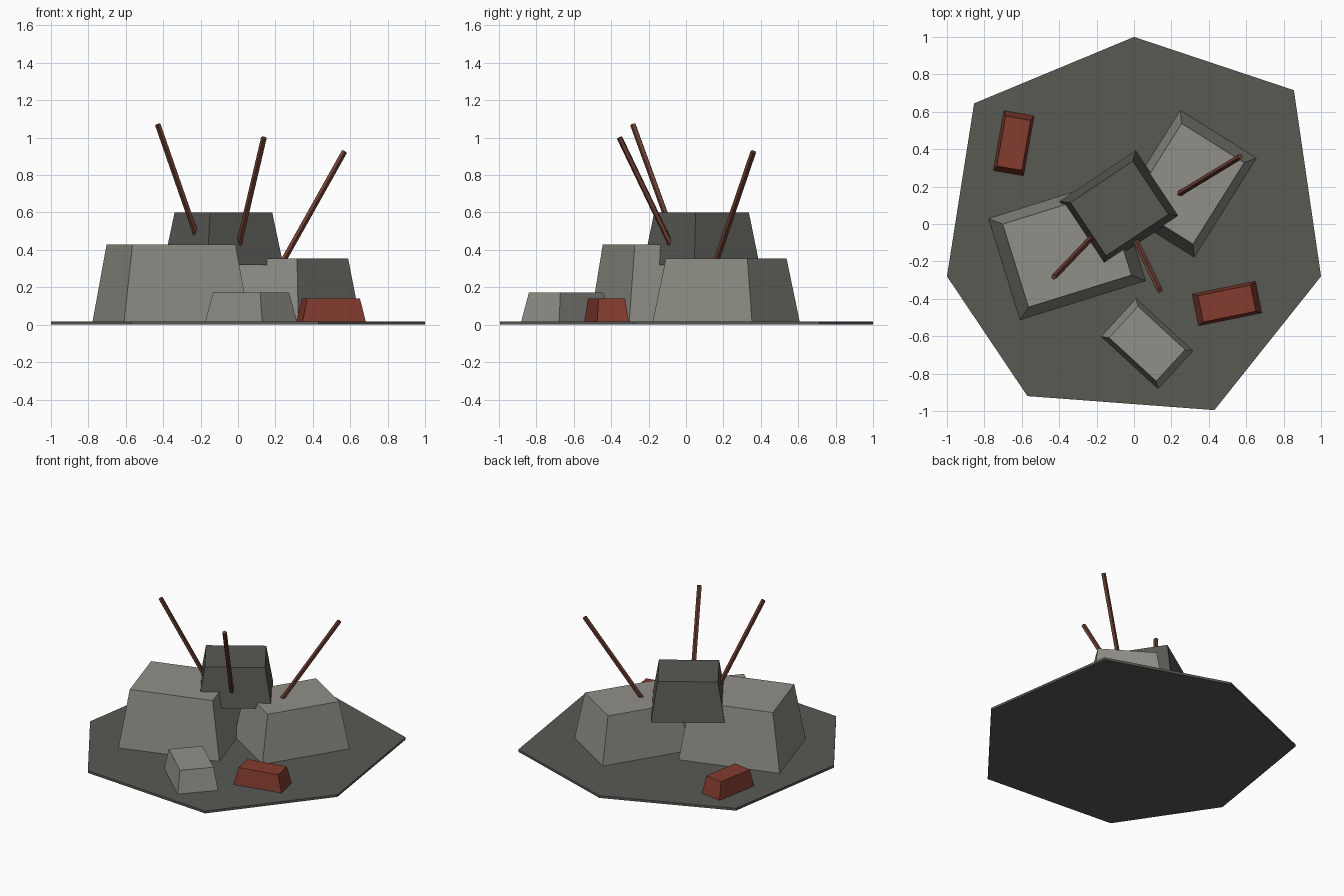
import bpy, bmesh, math
from mathutils import Matrix, Vector

cube = bpy.data.objects.get("Cube")
if cube:
    bpy.data.objects.remove(cube, do_unlink=True)


def material(name, rgb):
    mat = bpy.data.materials.new(name)
    mat.use_nodes = True
    mat.diffuse_color = (*rgb, 1)
    mat.node_tree.nodes["Principled BSDF"].inputs["Base Color"].default_value = (*rgb, 1)
    return mat


light_stone = material("light stone", (0.28, 0.275, 0.245))
dark_stone = material("dark stone", (0.10, 0.10, 0.088))
brick_red = material("brick red", (0.23, 0.045, 0.029))
rust = material("rusty metal", (0.15, 0.05, 0.033))


def finish(name, bm, mat):
    bmesh.ops.recalc_face_normals(bm, faces=bm.faces)
    mesh = bpy.data.meshes.new(name)
    bm.to_mesh(mesh)
    bm.free()
    mesh.materials.append(mat)
    obj = bpy.data.objects.new(name, mesh)
    bpy.context.collection.objects.link(obj)
    return obj


def block(name, mat, center, size, angle, bottom, top, taper=0.815):
    """Rectangular chunk whose top is smaller than its bottom."""
    bm = bmesh.new()
    bmesh.ops.create_cube(bm, size=1)
    for v in bm.verts:
        scale = taper if v.co.z > 0 else 1
        v.co = (v.co.x * size[0] * scale, v.co.y * size[1] * scale,
                top if v.co.z > 0 else bottom)
    bm.transform(Matrix.Translation((*center, 0)) @ Matrix.Rotation(math.radians(angle), 4, "Z"))
    return finish(name, bm, mat)


def rod(name, start, end, radius=0.016):
    """Thin five-sided bar between two points."""
    start, end = Vector(start), Vector(end)
    axis = end - start
    bm = bmesh.new()
    bmesh.ops.create_cone(bm, cap_ends=True, segments=5, radius1=radius,
                          radius2=radius, depth=axis.length)
    turn = axis.to_track_quat("Z", "Y").to_matrix().to_4x4()
    bm.transform(Matrix.Translation((start + end) / 2) @ turn)
    return finish(name, bm, rust)


# Uneven seven-sided ground slab
outline = [(0, 1), (0.855, 0.715), (1, -0.28), (0.43, -0.995),
           (-0.57, -0.92), (-1, -0.28), (-0.855, 0.645)]
bm = bmesh.new()
slab = bm.faces.new([bm.verts.new((x, y, 0)) for x, y in outline])
raised = bmesh.ops.extrude_face_region(bm, geom=[slab])["geom"]
bmesh.ops.translate(bm, vec=(0, 0, 0.017),
                    verts=[g for g in raised if isinstance(g, bmesh.types.BMVert)])
finish("ground_slab", bm, dark_stone)

# Concrete chunks
block("large_chunk", light_stone, (-0.358, -0.137), (0.707, 0.571), 17.3, 0.002, 0.43)
block("back_chunk", light_stone, (0.285, 0.215), (0.631, 0.484), 57.9, 0.002, 0.355)
block("small_chunk", light_stone, (0.07, -0.64), (0.42, 0.28), -42.6, 0.002, 0.172)
block("upper_chunk", dark_stone, (-0.078, 0.083), (0.49, 0.42), 33.7, 0.318, 0.60)

# Loose bricks
block("front_brick", brick_red, (0.497, -0.425), (0.352, 0.176), 11.5, 0.002, 0.14)
block("back_brick", brick_red, (-0.643, 0.432), (0.332, 0.167), 80, 0.002, 0.14)

# Bent-out reinforcement bars
rod("right_rod", (-0.20, -0.045, 0.415), (-0.428, -0.283, 1.07))
rod("middle_rod", (-0.01, -0.05, 0.364), (0.139, -0.355, 1.0))
rod("left_rod", (0.19, 0.13, 0.25), (0.568, 0.36, 0.925))
